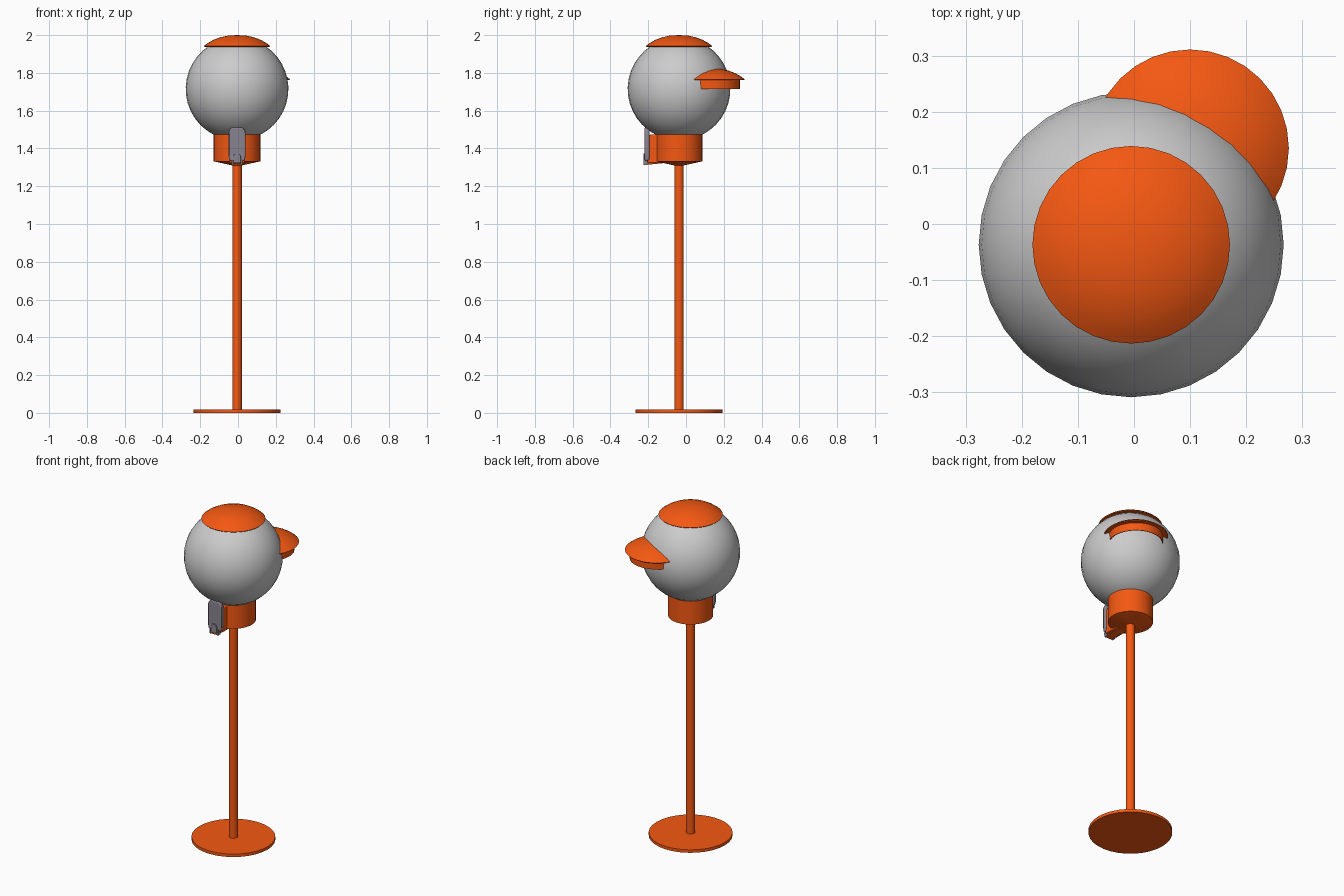
import bpy, bmesh, math
from mathutils import Vector

if "Cube" in bpy.data.objects:
    bpy.data.objects.remove(bpy.data.objects["Cube"])

CX, CY = -0.005, -0.037   # main axis


def material(name, col):
    m = bpy.data.materials.new(name)
    m.diffuse_color = (*col, 1)
    m.use_nodes = True
    m.node_tree.nodes["Principled BSDF"].inputs["Base Color"].default_value = m.diffuse_color
    return m


ORANGE = material("orange_paint", (0.91, 0.098, 0.006))
METAL = material("dull_metal", (0.25, 0.23, 0.28))


def finish(name, bm, mat=None, angle=35):
    bmesh.ops.recalc_face_normals(bm, faces=bm.faces)
    me = bpy.data.meshes.new(name)
    bm.to_mesh(me)
    bm.free()
    ob = bpy.data.objects.new(name, me)
    bpy.context.collection.objects.link(ob)
    if mat:
        me.materials.append(mat)
    bpy.ops.object.select_all(action='DESELECT')
    ob.select_set(True)
    bpy.context.view_layer.objects.active = ob
    bpy.ops.object.shade_smooth_by_angle(angle=math.radians(angle))
    return ob


def lathe(name, profile, mat=None, at=(CX, CY, 0), n=32):
    """Spin an (r, z) profile around a vertical axis."""
    bm = bmesh.new()
    vs = [bm.verts.new((r, 0, z)) for r, z in profile]
    es = [bm.edges.new(p) for p in zip(vs, vs[1:])]
    bmesh.ops.spin(bm, geom=vs + es, cent=(0, 0, 0), axis=(0, 0, 1),
                   angle=math.tau, steps=n, use_duplicate=False)
    bmesh.ops.remove_doubles(bm, verts=bm.verts, dist=1e-5)
    bmesh.ops.translate(bm, verts=bm.verts, vec=at)
    return finish(name, bm, mat)


def extrude_outline(name, pts, origin, depth, mat, bevel=0.0, side=False):
    """Extrude a 2D outline: (x, z) along y, or (y, z) along x when side is set."""
    bm = bmesh.new()
    f = bm.faces.new([bm.verts.new((0, a, b) if side else (a, 0, b)) for a, b in pts])
    vec = Vector((depth, 0, 0)) if side else Vector((0, depth, 0))
    res = bmesh.ops.extrude_face_region(bm, geom=[f], use_keep_orig=True)
    bmesh.ops.translate(bm, vec=vec, verts=[v for v in res["geom"] if isinstance(v, bmesh.types.BMVert)])
    bmesh.ops.translate(bm, verts=bm.verts, vec=origin)
    ob = finish(name, bm, mat)
    if bevel:
        b = ob.modifiers.new("bevel", 'BEVEL')
        b.width, b.segments, b.limit_method = bevel, 2, 'ANGLE'
    return ob


# stand: flat round foot and thin pole
lathe("foot", [(0, 0), (0.23, 0), (0.23, 0.018), (0, 0.018)], ORANGE)
lathe("pole", [(0.025, 0.01), (0.025, 1.33)], ORANGE, n=24)

# dispenser body with a shallow conical underside
lathe("body", [(0, 1.308), (0.025, 1.31), (0.124, 1.332), (0.124, 1.476), (0, 1.476)], ORANGE)

# globe: thin shell with an opening at the top
R, T = 0.272, 0.267
arc = [math.pi * (-0.5 + 0.82 * i / 16) for i in range(17)]
outer = [(R * math.cos(a), 1.715 + R * math.sin(a)) for a in arc]
inner = [(T * math.cos(a), 1.715 + T * math.sin(a)) for a in arc]
lathe("globe", outer + inner[::-1])

# lids: domed cap, sharp brim and hollow collar; one closed, one hung on the side
dome = [(0.176 * math.sin(t * math.pi / 12), 0.055 * math.cos(t * math.pi / 12)) for t in range(6)]
lid = dome + [(0.176, 0.006), (0.176, 0.002), (0.15, -0.006), (0.15, -0.055),
              (0.144, -0.055), (0.144, 0.0), (0, 0.035)]
lid = [(0, 0.055), (0.05, 0.052), (0.09, 0.043), (0.125, 0.03), (0.155, 0.013), (0.176, -0.003),
       (0.172, -0.007), (0.15, -0.007), (0.15, -0.054),
       (0.146, -0.054), (0.146, -0.002), (0.09, 0.036), (0, 0.048)]
lathe("top_lid", lid, ORANGE, at=(CX, CY, 1.945))
lathe("side_lid", lid, ORANGE, at=(0.1, 0.135, 1.769))

# front housing between body and coin plate
extrude_outline("front_housing", [(-0.1, 1.322), (-0.205, 1.322), (-0.205, 1.45), (-0.19, 1.474), (-0.1, 1.474)],
                (CX - 0.04, 0, 0), 0.08, ORANGE, 0.006, side=True)

# coin plate with rounded top
w = 0.045
plate = [(-w * 0.9, 1.335), (w * 0.9, 1.335), (w, 1.36), (w, 1.485),
         (w * 0.85, 1.503), (w * 0.5, 1.512), (-w * 0.5, 1.512), (-w * 0.85, 1.503), (-w, 1.485), (-w, 1.36)]
extrude_outline("coin_plate", plate, (CX, -0.219, 0), 0.026, METAL, 0.006)

# outlet: chute cheeks, sloping tray and little flap
for s in (-1, 1):
    extrude_outline("chute_cheek", [(-0.2, 1.312), (-0.224, 1.312), (-0.226, 1.335), (-0.215, 1.385), (-0.2, 1.385)],
                    (CX + s * 0.025 - 0.004, 0, 0), 0.008, METAL, side=True)
extrude_outline("chute_tray", [(-0.12, 1.322), (-0.222, 1.312), (-0.222, 1.32), (-0.12, 1.336)],
                (CX - 0.025, 0, 0), 0.05, ORANGE, side=True)
extrude_outline("chute_flap", [(-0.02, 1.322), (0.02, 1.322), (0.02, 1.36), (0.01, 1.374), (-0.01, 1.374), (-0.02, 1.36)],
                (CX, -0.226, 0), 0.01, METAL, 0.002)
